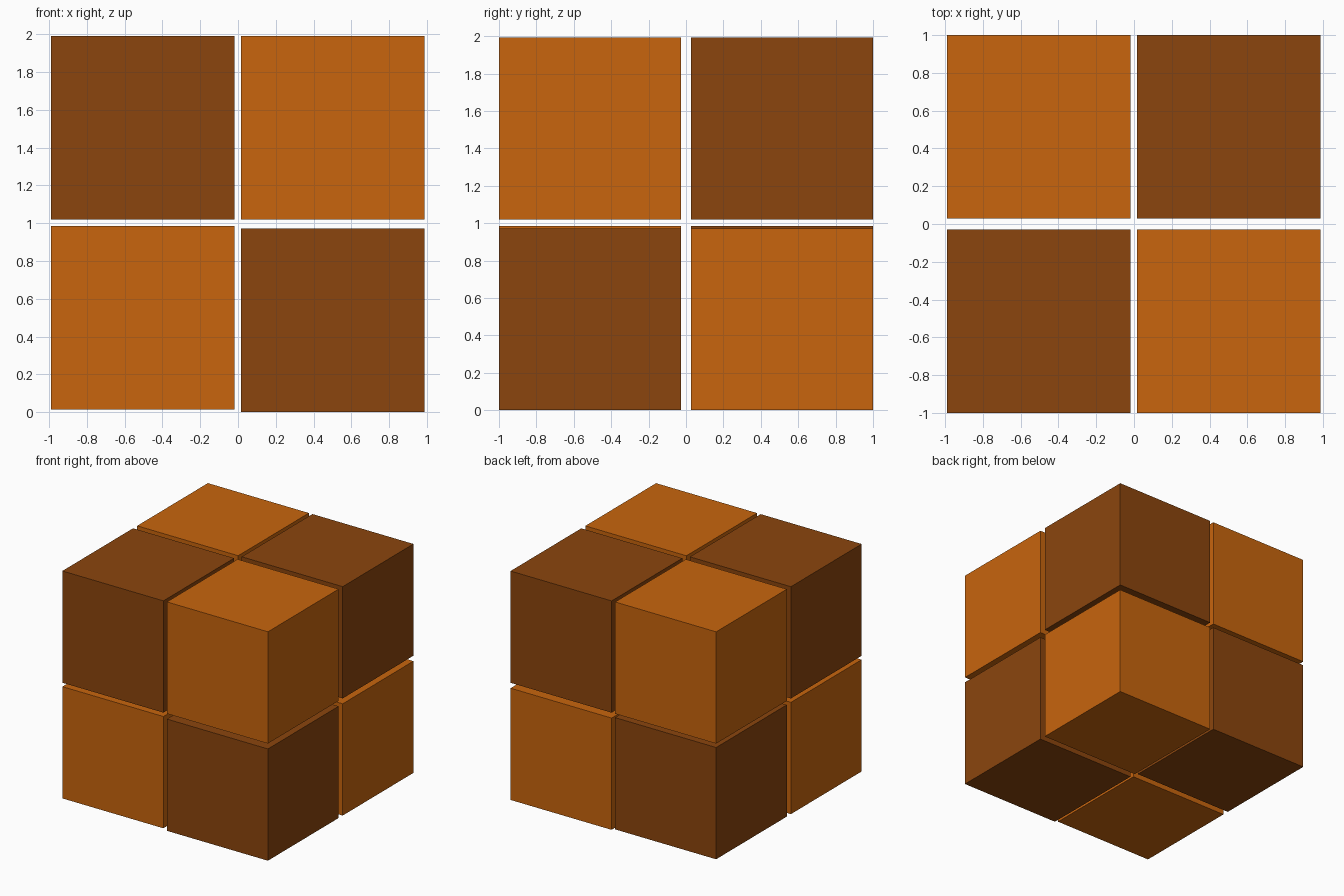
import bpy

if "Cube" in bpy.data.objects:
    bpy.data.objects.remove(bpy.data.objects["Cube"])

SIZE = 0.972


def material(name, color):
    mat = bpy.data.materials.new(name)
    mat.diffuse_color = color
    mat.use_nodes = True
    mat.node_tree.nodes["Principled BSDF"].inputs["Base Color"].default_value = mat.diffuse_color
    return mat


light = material("light_orange", (0.58, 0.13, 0.004, 1))
dark = material("dark_brown", (0.26, 0.06, 0.004, 1))

# Eight separate blocks, alternating in colour like a 3D checkerboard
for ix, side in enumerate(("left", "right")):
    for iy, depth in enumerate(("front", "back")):
        for iz, level in enumerate(("lower", "upper")):
            x = (-0.504, 0.502)[ix]
            y = (-0.514, 0.514)[iy]
            # The lower right blocks sit slightly lower than the left ones
            z = 1.506 if iz else (0.5, 0.487)[ix]
            bpy.ops.mesh.primitive_cube_add(size=SIZE, location=(x, y, z))
            block = bpy.context.object
            block.name = f"block_{level}_{depth}_{side}"
            block.data.materials.append(dark if (ix + iy + iz) % 2 else light)
